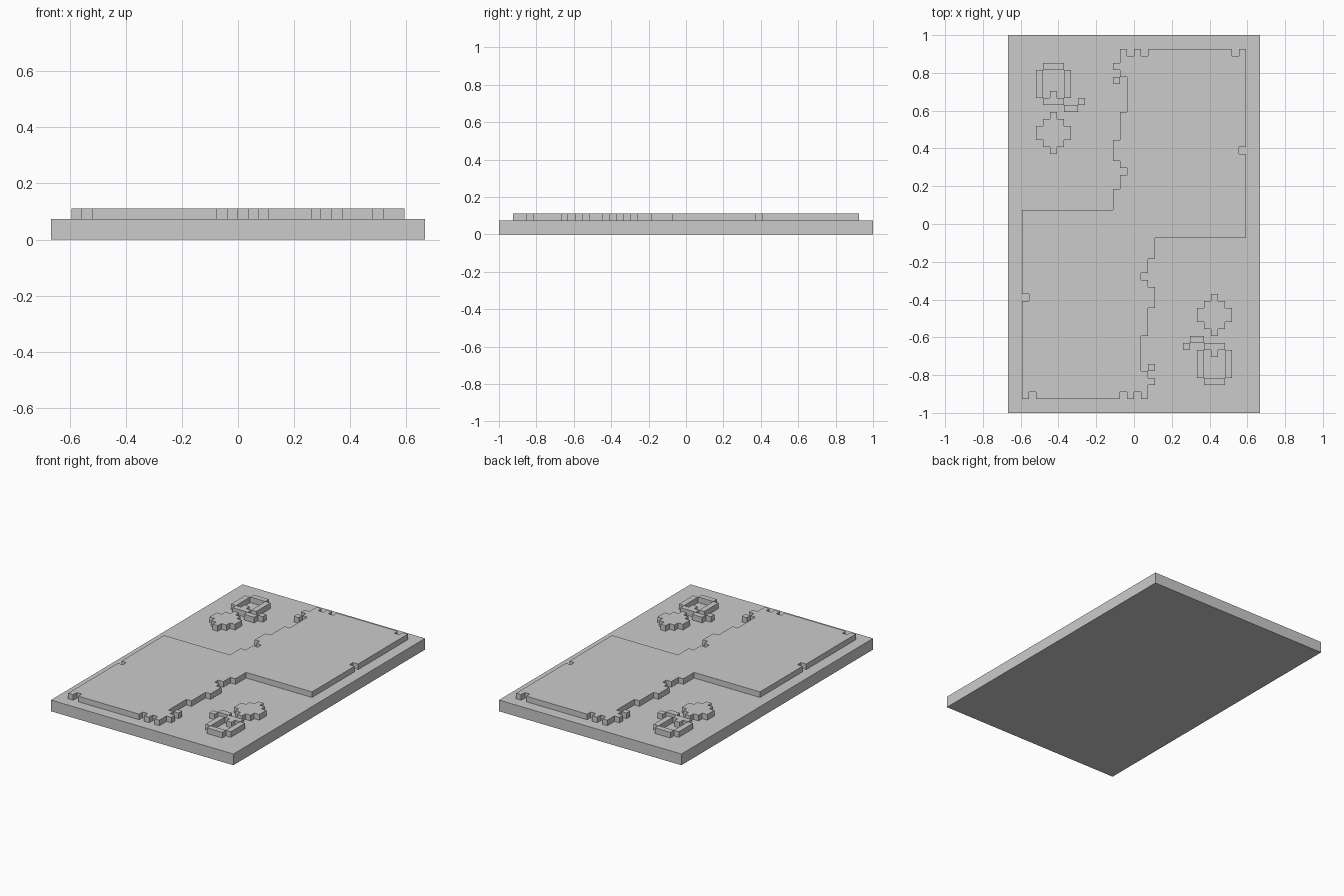
import bpy, bmesh

CELL = 1 / 27          # the model sits on a square pixel grid
BASE_TOP = 2           # heights in cells
RELIEF_TOP = 3

cube = bpy.data.objects.get("Cube")
if cube:
    bpy.data.objects.remove(cube, do_unlink=True)

grey = bpy.data.materials.new("light grey")
grey.use_nodes = True
grey.diffuse_color = (0.6, 0.6, 0.6, 1)
grey.node_tree.nodes["Principled BSDF"].inputs["Base Color"].default_value = grey.diffuse_color


def turned(points):
    """Half turn about the centre of the card."""
    return [(-x, -y) for x, y in points]


def rect(x0, y0, x1, y1):
    return [(x0, y0), (x1, y0), (x1, y1), (x0, y1)]


def slab(name, outlines, bottom, top):
    """Extrude flat outlines, given in cells, into one object."""
    bm = bmesh.new()
    for outline in outlines:
        verts = [bm.verts.new((x * CELL, y * CELL, bottom * CELL)) for x, y in outline]
        face = bm.faces.new(verts)
        result = bmesh.ops.extrude_face_region(bm, geom=[face], use_keep_orig=True)
        raised = [v for v in result["geom"] if isinstance(v, bmesh.types.BMVert)]
        bmesh.ops.translate(bm, verts=raised, vec=(0, 0, (top - bottom) * CELL))
    bmesh.ops.recalc_face_normals(bm, faces=bm.faces)
    mesh = bpy.data.meshes.new(name)
    bm.to_mesh(mesh)
    bm.free()
    mesh.materials.append(grey)
    obj = bpy.data.objects.new(name, mesh)
    bpy.context.collection.objects.link(obj)
    return obj


def relief_pair(name, outlines):
    """A raised motif and its half-turned twin."""
    slab("upper_" + name, outlines, BASE_TOP, RELIEF_TOP)
    slab("lower_" + name, [turned(o) for o in outlines], BASE_TOP, RELIEF_TOP)


# Card body
slab("card_base", [rect(-18, -27, 18, 27)], 0, BASE_TOP)

# Central figure: stepped left edge as (x, end of step), then notched top and right
half = [(-16, 2)]
y = 2
for x, y_end in [(-3, 5), (-2, 7), (-1, 8), (-2, 9), (-3, 12), (-2, 16),
                 (-1, 21), (-2, 22), (-3, 23), (-2, 25)]:
    half += [(x, y), (x, y_end)]
    y = y_end
for x0, x1 in [(-1, 0), (1, 2), (14, 15)]:
    half += [(x0, 25), (x0, 24), (x1, 24), (x1, 25)]
half += [(16, 25), (16, 11), (15, 11), (15, 10), (16, 10)]
slab("central_figure", [half + turned(half)], BASE_TOP, RELIEF_TOP)
relief_pair("loose_pixel", [rect(-3, 20, -2, 21)])

# Corner ring with a tail
ring_foot = [(-13, 17), (-10, 17), (-10, 18), (-11, 18),
             (-11, 19), (-12, 19), (-12, 18), (-13, 18)]
relief_pair("corner_ring", [
    rect(-13, 22, -10, 23),
    rect(-14, 18, -13, 22),
    rect(-10, 18, -9, 22),
    ring_foot,
    rect(-10, 16, -8, 17),
    rect(-8, 17, -7, 18),
])

# Stepped diamond: one quarter mirrored into four
quarter = [(2.5, 1), (1.5, 1), (1.5, 2), (0.5, 2), (0.5, 3)]
right = quarter + [(-x, y) for x, y in reversed(quarter)]
diamond = [(x - 11.5, y + 13) for x, y in right + turned(right)]
relief_pair("corner_diamond", [diamond])
